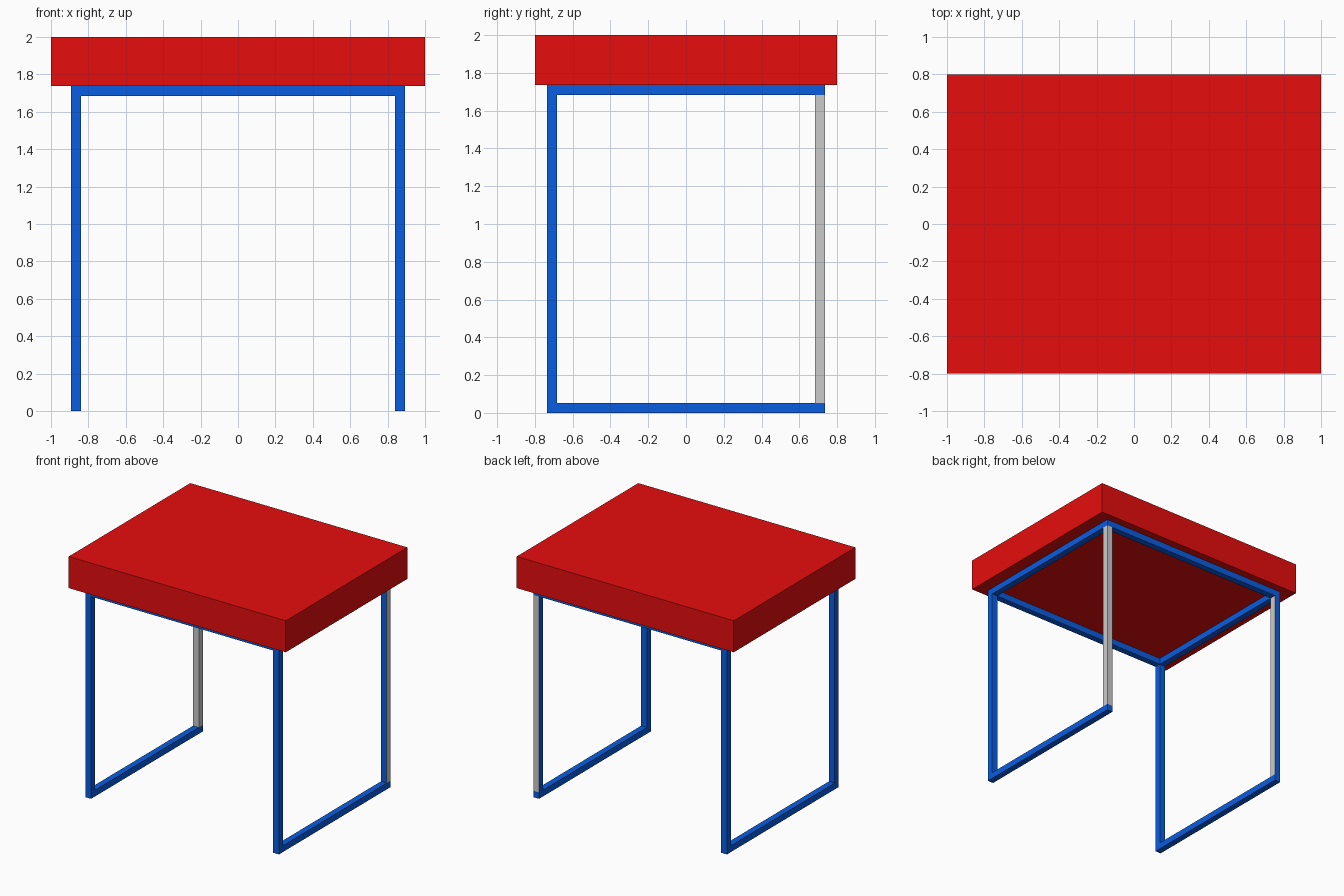
import bpy, bmesh
from mathutils import Vector

if "Cube" in bpy.data.objects:
    bpy.data.objects.remove(bpy.data.objects["Cube"])

X, Y, T = 0.892, 0.735, 0.053      # frame half width, half depth, bar thickness
SEAT_Z, TOP_Z = 1.737, 2.0
H = T / 2


def material(name, rgb):
    mat = bpy.data.materials.new(name)
    mat.diffuse_color = (*rgb, 1)
    mat.use_nodes = True
    mat.node_tree.nodes["Principled BSDF"].inputs["Base Color"].default_value = mat.diffuse_color
    return mat


red = material("red", (0.8, 0.004, 0.004))
blue = material("blue", (0.003, 0.11, 0.75))


def add_object(name, bm, mat):
    mesh = bpy.data.meshes.new(name)
    bm.to_mesh(mesh)
    bm.free()
    if mat:
        mesh.materials.append(mat)
    obj = bpy.data.objects.new(name, mesh)
    bpy.context.collection.objects.link(obj)
    return obj


def box(name, lo, hi, mat):
    lo, hi = Vector(lo), Vector(hi)
    bm = bmesh.new()
    bmesh.ops.create_cube(bm, size=1)
    bmesh.ops.scale(bm, vec=hi - lo, verts=bm.verts)
    bmesh.ops.translate(bm, vec=(lo + hi) / 2, verts=bm.verts)
    return add_object(name, bm, mat)


def post_sides(name, cx, cy, sides, mat):
    """Chosen long faces of a square post; the frame bars close its ends."""
    bm = bmesh.new()
    up = Vector((0, 0, 1))
    for side in sides:
        n = Vector((*side, 0))
        t = up.cross(n)
        base = Vector((cx, cy, 0)) + n * H
        corners = [base - t * H + up * T, base + t * H + up * T,
                   base + t * H + up * (SEAT_Z - T), base - t * H + up * (SEAT_Z - T)]
        bm.faces.new([bm.verts.new(c) for c in corners])
    bmesh.ops.remove_doubles(bm, verts=bm.verts, dist=1e-5)
    return add_object(name, bm, mat)


# Thick seat slab
box("seat", (-1, -0.8, SEAT_Z), (1, 0.8, TOP_Z), red)

# Side rails under the seat and floor runners
for label, s in (("left", -1), ("right", 1)):
    x0, x1 = sorted((s * X, s * (X - T)))
    box(label + "_top_rail", (x0, -Y, SEAT_Z - T), (x1, Y, SEAT_Z), blue)
    box(label + "_floor_runner", (x0, -Y, 0), (x1, Y, T), blue)

# Front and back rails
for label, s in (("front", -1), ("back", 1)):
    y0, y1 = sorted((s * Y, s * (Y - T)))
    box(label + "_top_rail", (-X + T, y0, SEAT_Z - T), (X - T, y1, SEAT_Z), blue)

# Legs: front ones all blue, back ones with two grey faces each
ALL = [(1, 0), (-1, 0), (0, 1), (0, -1)]
for label, s in (("left", -1), ("right", 1)):
    cx = s * (X - H)
    post_sides("front_" + label + "_leg", cx, -(Y - H), ALL, blue)
    grey = [(1, 0), (0, s)]
    post_sides("back_" + label + "_leg_blue", cx, Y - H,
               [d for d in ALL if d not in grey], blue)
    post_sides("back_" + label + "_leg_grey", cx, Y - H, grey, None)
